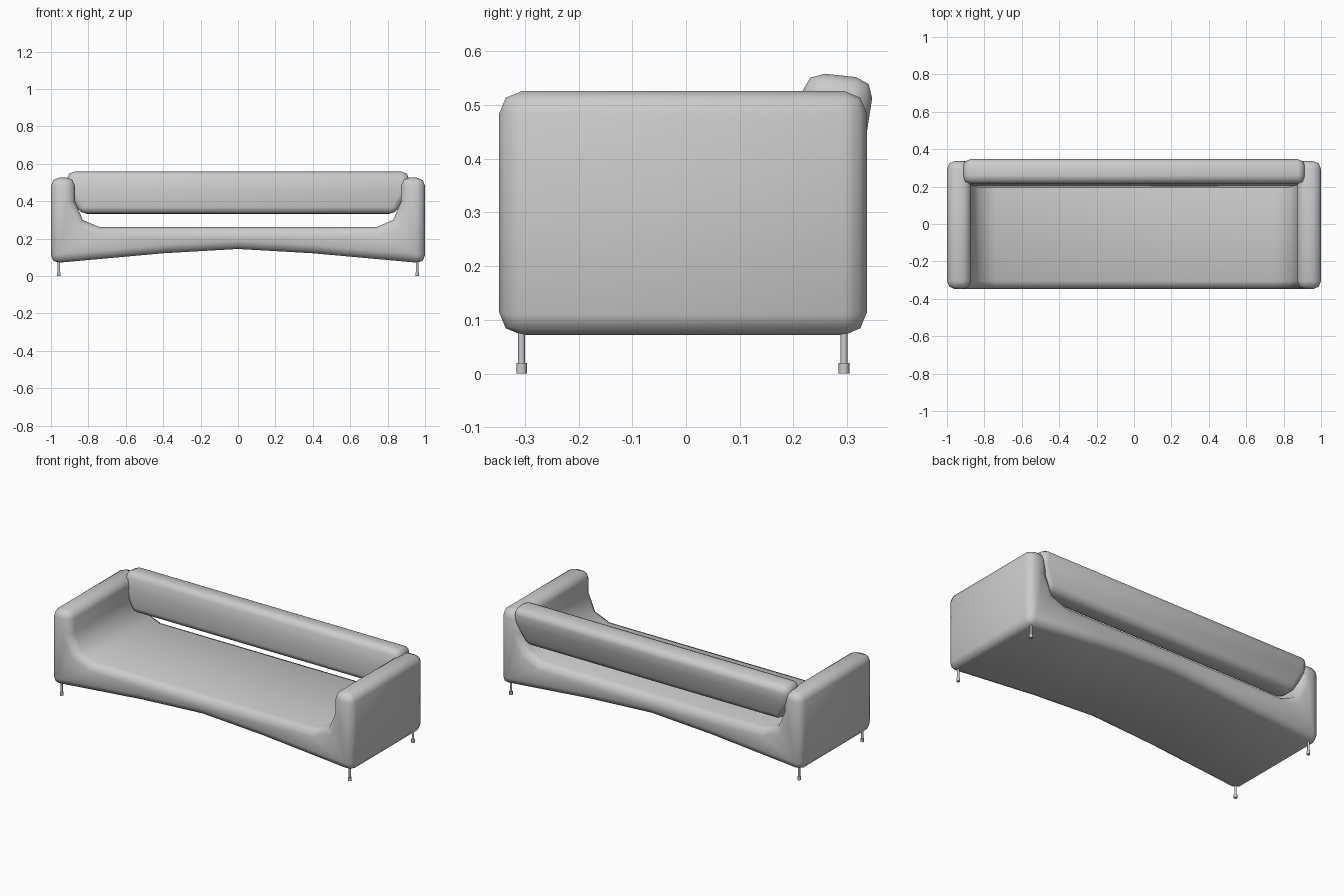
import bpy, bmesh, math
from mathutils import Matrix

cube = bpy.data.objects.get("Cube")
if cube:
    bpy.data.objects.remove(cube, do_unlink=True)

fabric = bpy.data.materials.new("soft grey")
fabric.use_nodes = True
GREY = (0.6, 0.6, 0.6, 1)
fabric.diffuse_color = GREY
fabric.node_tree.nodes["Principled BSDF"].inputs["Base Color"].default_value = GREY


def finish(bm, name, bevel=0.0, limit=60):
    """Turn a bmesh into a smooth-shaded object with optional rounded edges."""
    bmesh.ops.recalc_face_normals(bm, faces=bm.faces)
    mesh = bpy.data.meshes.new(name)
    bm.to_mesh(mesh)
    bm.free()
    obj = bpy.data.objects.new(name, mesh)
    bpy.context.collection.objects.link(obj)
    mesh.materials.append(fabric)
    if bevel:
        mod = obj.modifiers.new("rounded edges", "BEVEL")
        mod.width = bevel
        mod.segments = 2
        mod.limit_method = "ANGLE"
        mod.angle_limit = math.radians(limit)
    bpy.ops.object.select_all(action="DESELECT")
    obj.select_set(True)
    bpy.context.view_layer.objects.active = obj
    if bevel:
        bpy.ops.object.modifier_apply(modifier="rounded edges")
    bpy.ops.object.shade_smooth_by_angle(angle=math.radians(60))
    return obj


def extrude_profile(points, offset):
    """Close a flat profile and pull it along the offset vector."""
    bm = bmesh.new()
    face = bm.faces.new([bm.verts.new(p) for p in points])
    out = bmesh.ops.extrude_face_region(bm, geom=[face], use_keep_orig=True)
    moved = [v for v in out["geom"] if isinstance(v, bmesh.types.BMVert)]
    bmesh.ops.translate(bm, verts=moved, vec=offset)
    return bm


# Body: seat and both arms in one shell, arched underneath
half = [(0.4, 0.122), (1.0, 0.068), (1.0, 0.526), (0.872, 0.526),
        (0.872, 0.40), (0.83, 0.30), (0.74, 0.262)]
outline = [(0, 0.145)] + half + [(-x, z) for x, z in reversed(half)]
body = extrude_profile([(x, -0.348, z) for x, z in outline], (0, 0.685, 0))
finish(body, "seat_and_arms", 0.043)

# Back cushion: tilted bar resting between the arms, ends narrowing downward
section = [(0.222, 0.562), (0.352, 0.548), (0.318, 0.332), (0.19, 0.334)]
bar = extrude_profile([(-0.913, y, z) for y, z in section], (1.826, 0, 0))
bmesh.ops.bisect_plane(bar, geom=bar.verts[:] + bar.edges[:] + bar.faces[:],
                       plane_co=(0, 0, 0.46), plane_no=(0, 0, 1))
for v in bar.verts:
    v.co.x -= math.copysign(max(0, 0.46 - v.co.z) * 0.55, v.co.x)
finish(bar, "back_cushion", 0.036, 50)

# Legs: thin posts with a wider foot
for side, x in (("left", 0.958), ("right", -0.958)):
    for end, y in (("front", -0.306), ("back", 0.294)):
        leg = bmesh.new()
        for radius, low, high in ((0.0066, 0.02, 0.08), (0.0098, 0, 0.02)):
            bmesh.ops.create_cone(
                leg, cap_ends=True, segments=12, radius1=radius, radius2=radius,
                depth=high - low,
                matrix=Matrix.Translation((x, y, (low + high) / 2)))
        finish(leg, f"{end}_{side}_leg")
